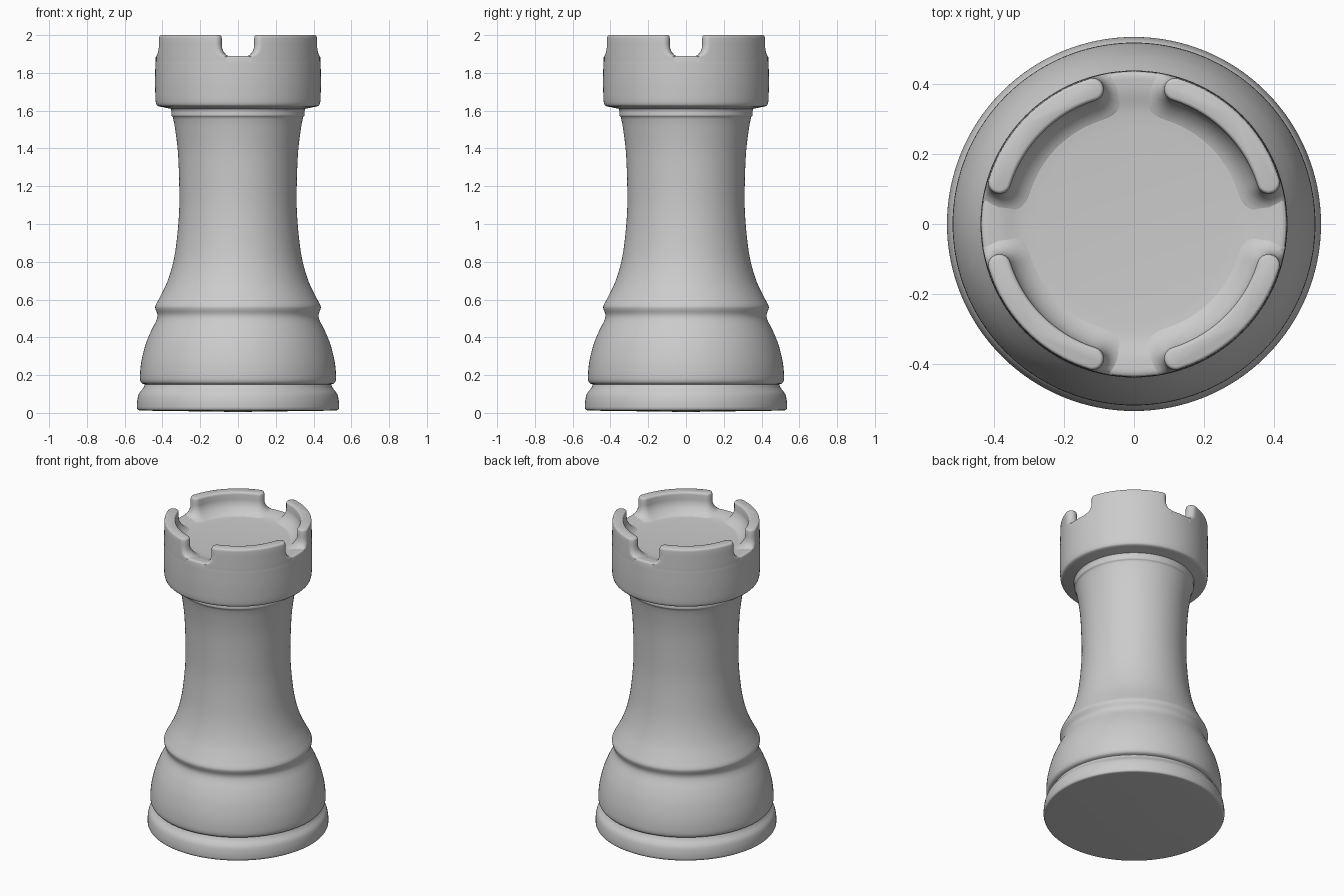
import bpy, bmesh
from math import sin, cos, pi, asin
from mathutils import Vector

if "Cube" in bpy.data.objects:
    bpy.data.objects.remove(bpy.data.objects["Cube"])


def finish(name, bm, angle=0.6):
    bmesh.ops.recalc_face_normals(bm, faces=bm.faces[:])
    me = bpy.data.meshes.new(name)
    bm.to_mesh(me)
    bm.free()
    ob = bpy.data.objects.new(name, me)
    bpy.context.collection.objects.link(ob)
    bpy.ops.object.select_all(action='DESELECT')
    ob.select_set(True)
    bpy.context.view_layer.objects.active = ob
    bpy.ops.object.shade_smooth_by_angle(angle=angle)
    return ob


def spline(pts, n=5):
    # Smooth curve through the points
    p = [Vector(q) for q in pts]
    p = [2 * p[0] - p[1]] + p + [2 * p[-1] - p[-2]]
    out = []
    for a, b, c, d in zip(p, p[1:], p[2:], p[3:]):
        for i in range(n):
            t = i / n
            out.append(0.5 * (2*b + (c - a)*t + (2*a - 5*b + 4*c - d)*t*t
                              + (3*b - a - 3*c + d)*t**3))
    return out + [p[-2]]


# Lathe profile in (radius, height) pieces, meeting at creases
pieces = [
    [(0, 0.005), (0.5, 0.012)],
    [(0.5, 0.012), (0.528, 0.015), (0.535, 0.025)],
    [(0.535, 0.025), (0.534, 0.06), (0.525, 0.1), (0.503, 0.13), (0.493, 0.15)],
    [(0.493, 0.15), (0.512, 0.16), (0.519, 0.19), (0.512, 0.27), (0.49, 0.36),
     (0.462, 0.43), (0.432, 0.49), (0.427, 0.52), (0.437, 0.55), (0.436, 0.57),
     (0.415, 0.61), (0.376, 0.69), (0.345, 0.79), (0.326, 0.9), (0.312, 1.06),
     (0.311, 1.2), (0.318, 1.38), (0.334, 1.51), (0.345, 1.565)],
    [(0.345, 1.565), (0.353, 1.575), (0.352, 1.595), (0.356, 1.61)],
    [(0.356, 1.61), (0.395, 1.618), (0.425, 1.625), (0.434, 1.638), (0.437, 1.66)],
    [(0.437, 1.66), (0.439, 1.75), (0.437, 1.877)],
    [(0.437, 1.877), (0.434, 1.886), (0.425, 1.89)],
    [(0.425, 1.89), (0.38, 1.886), (0.33, 1.873), (0.28, 1.868)],
    [(0.28, 1.868), (0, 1.868)],
]
profile = []
for pc in pieces:
    s = spline(pc, 1 if len(pc) == 2 else 4)
    profile += s if not profile else s[1:]

# Turned body
bm = bmesh.new()
N = 128
rings = []
for r, z in profile:
    if r < 1e-5:
        rings.append([bm.verts.new((0, 0, z))] * N)
    else:
        rings.append([bm.verts.new((r*cos(2*pi*i/N), r*sin(2*pi*i/N), z)) for i in range(N)])
for a, b in zip(rings, rings[1:]):
    for i in range(N):
        j = (i + 1) % N
        bm.faces.new(list(dict.fromkeys((a[i], a[j], b[j], b[i]))))
finish("rook_body", bm, 0.7)


# Battlement blocks: rounded arc outline, flared into the floor
RC, HW = 0.403, 0.033
A0 = asin(0.119 / RC)


def outline():
    # (centre point, outward direction, on inner side)
    pts = []
    n = 24
    for i in range(n + 1):
        a = A0 + (pi/2 - 2*A0) * i / n
        pts.append((a, 0.0))
    for i in range(1, 12):
        pts.append((pi/2 - A0, pi * i / 12))
    for i in range(n + 1):
        pts.append((pi/2 - A0 - (pi/2 - 2*A0) * i / n, pi))
    for i in range(1, 12):
        pts.append((A0, pi + pi * i / 12))
    return pts


levels = [(1.86, 0.05), (1.885, 0.045), (1.889, 0.033), (1.897, 0.02), (1.91, 0.009),
          (1.93, 0.002), (1.955, 0), (1.985, 0), (1.994, -0.002), (1.998, -0.005), (2.0, -0.01)]
for k in range(4):
    bm = bmesh.new()
    loops = []
    for z, off in levels:
        loop = []
        for a, t in outline():
            a += k * pi / 2
            inner = max(0, -cos(t))
            flare = off * (1 + 0.7 * inner) if off > 0 else off
            c = Vector((cos(a), sin(a), 0)) * RC
            v = c + Vector((cos(a + t), sin(a + t), 0)) * (HW + flare)
            wall = 0.4375 - 0.02 * max(0, z - 1.88)
            if v.length > wall:
                v *= wall / v.length
            # flare follows the dished floor
            dip = max(0, (0.40 - v.length)) * 0.2 if z < 1.91 else 0
            loop.append(bm.verts.new((v.x, v.y, z - dip)))
        loops.append(loop)
    m = len(loops[0])
    for a, b in zip(loops, loops[1:]):
        for i in range(m):
            j = (i + 1) % m
            bm.faces.new((a[i], a[j], b[j], b[i]))
    bm.faces.new(loops[-1])
    finish("battlement_%d" % (k + 1), bm, 0.9)
